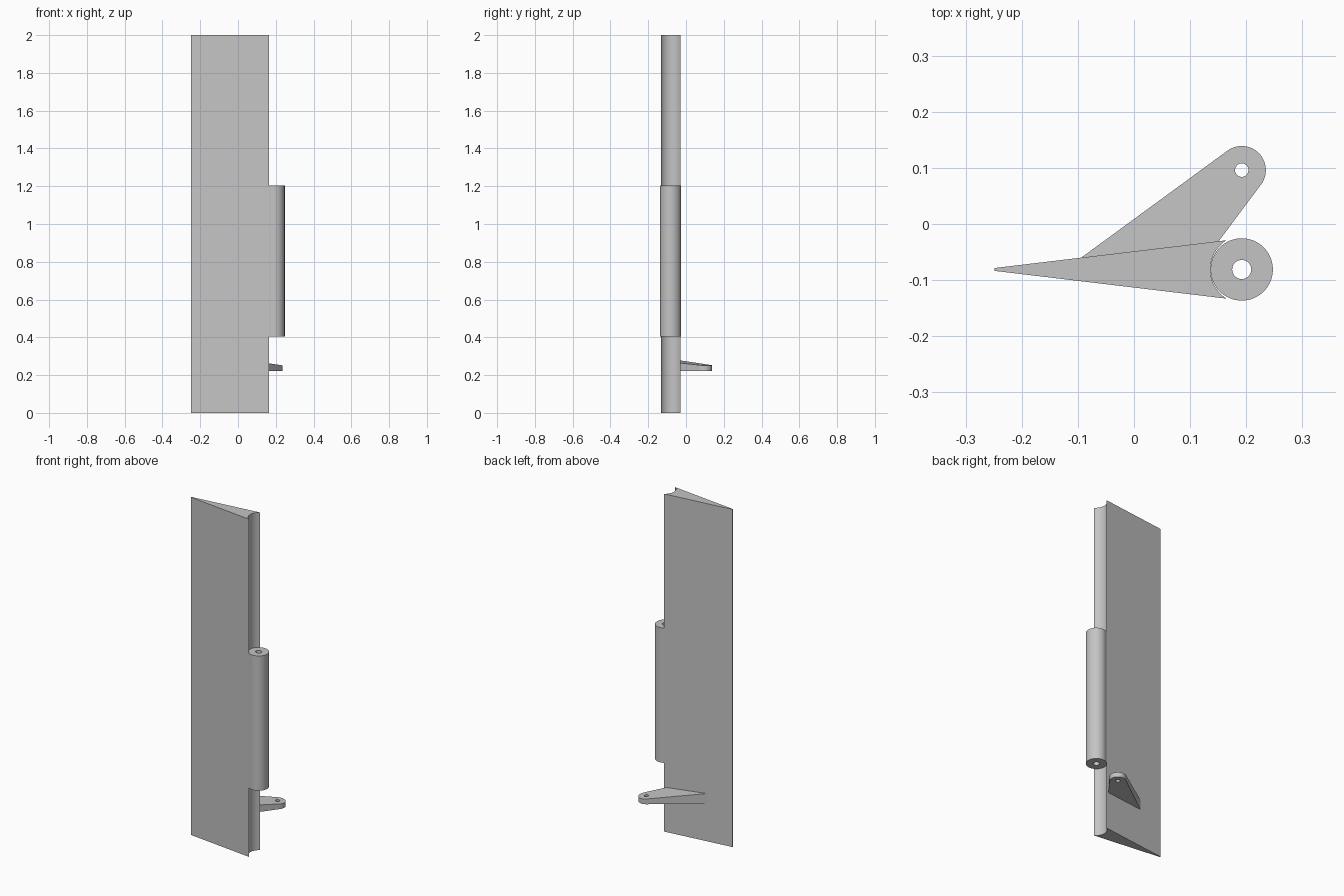
import bpy
import bmesh
from math import sin, cos, pi, atan2, radians, hypot

cube = bpy.data.objects.get("Cube")
if cube:
    bpy.data.objects.remove(cube, do_unlink=True)

grey = bpy.data.materials.new("plain grey")
grey.use_nodes = True
colour = (0.55, 0.55, 0.55, 1)
grey.diffuse_color = colour
grey.node_tree.nodes["Principled BSDF"].inputs["Base Color"].default_value = colour


def arc(cx, cy, r, start, end, steps):
    """Points along an arc, both ends included."""
    angles = [start + (end - start) * i / steps for i in range(steps + 1)]
    return [(cx + r * cos(a), cy + r * sin(a)) for a in angles]


def extrude(name, outline, z0, top):
    """Prism over an outline; top(x, y) gives the upper height."""
    bm = bmesh.new()
    low = [bm.verts.new((x, y, z0)) for x, y in outline]
    high = [bm.verts.new((x, y, top(x, y))) for x, y in outline]
    bm.faces.new(low)
    bm.faces.new(high)
    n = len(outline)
    for i in range(n):
        j = (i + 1) % n
        bm.faces.new((low[i], low[j], high[j], high[i]))
    bmesh.ops.recalc_face_normals(bm, faces=bm.faces)
    mesh = bpy.data.meshes.new(name)
    bm.to_mesh(mesh)
    bm.free()
    mesh.materials.append(grey)
    obj = bpy.data.objects.new(name, mesh)
    bpy.context.collection.objects.link(obj)
    return obj


def activate(obj):
    bpy.ops.object.select_all(action="DESELECT")
    obj.select_set(True)
    bpy.context.view_layer.objects.active = obj


def drill(obj, cx, cy, r, z0, z1):
    """Cut a vertical through hole."""
    circle = arc(cx, cy, r, 0, 2 * pi, 32)[:-1]
    cutter = extrude("hole_cutter", circle, z0 - 0.1, lambda x, y: z1 + 0.1)
    cutter.hide_render = True
    mod = obj.modifiers.new("hole", "BOOLEAN")
    mod.operation = "DIFFERENCE"
    mod.solver = "EXACT"
    mod.object = cutter
    activate(obj)
    bpy.ops.object.modifier_apply(modifier=mod.name)
    bpy.data.objects.remove(cutter, do_unlink=True)


def smooth(obj):
    activate(obj)
    bpy.ops.object.shade_smooth_by_angle(angle=radians(30))


MID = -0.081          # centre plane of the blade
PIVOT = 0.192         # hinge axis

# Tapered blade with a concave leading edge
lip_x, lip_y, hollow = 0.165, 0.052, 0.029
r = (hollow ** 2 + lip_y ** 2) / (2 * hollow)
cx = lip_x - hollow + r
a = atan2(lip_y, lip_x - cx)
profile = [(-0.249, MID + 0.0025), (-0.249, MID - 0.0025)]
profile += arc(cx, MID, r, 2 * pi - a, a, 24)
blade = extrude("blade", profile, 0, lambda x, y: 2)
smooth(blade)

# Hinge barrel with a pin hole
barrel = extrude("hinge_barrel", arc(PIVOT, MID, 0.0555, 0, 2 * pi, 64)[:-1],
                 0.405, lambda x, y: 1.203)
drill(barrel, PIVOT, MID, 0.017, 0.405, 1.203)
smooth(barrel)

# Control horn: rounded end, root sunk into the blade, sloping top
ex, ey = PIVOT, 0.096
ends = arc(ex, ey, 0.043, radians(-36), radians(126), 24)
horn_outline = [(-0.105, -0.068), (0.132, -0.056)] + ends
horn = extrude("control_horn", horn_outline, 0.222,
               lambda x, y: 0.2725 - 0.09 * (0.754 * x + 0.656 * y))
drill(horn, ex, ey, 0.012, 0.22, 0.3)
smooth(horn)
